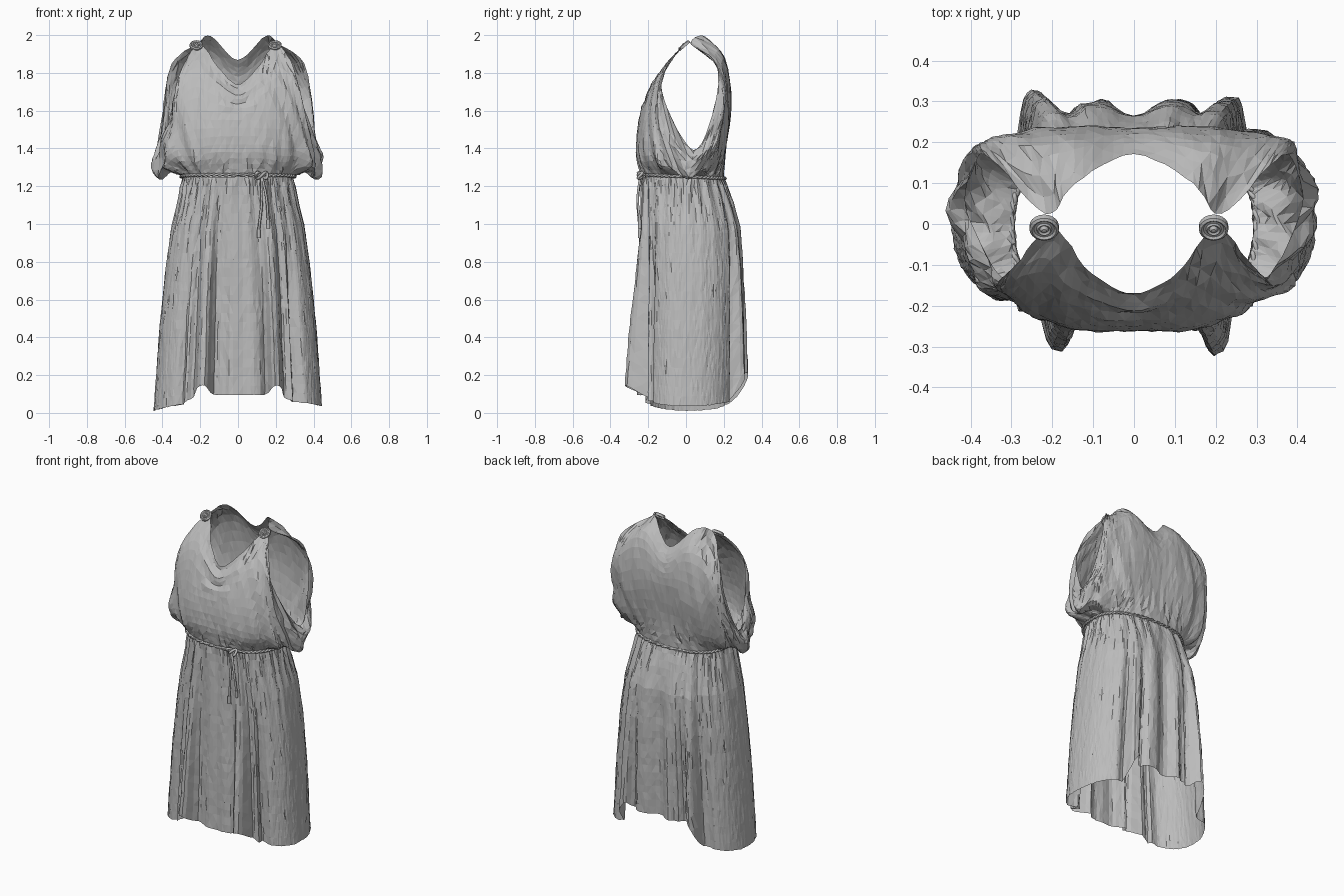
import bpy, math, random
from mathutils import Vector, Matrix

random.seed(4)
if "Cube" in bpy.data.objects:
    bpy.data.objects.remove(bpy.data.objects["Cube"], do_unlink=True)

linen = bpy.data.materials.new("grey linen")
linen.use_nodes = True
linen.diffuse_color = (0.5, 0.5, 0.5, 1)
linen.node_tree.nodes["Principled BSDF"].inputs["Base Color"].default_value = (0.5, 0.5, 0.5, 1)


def add_mesh(name, verts, faces):
    mesh = bpy.data.meshes.new(name)
    mesh.from_pydata(verts, [], faces)
    mesh.materials.append(linen)
    obj = bpy.data.objects.new(name, mesh)
    bpy.context.collection.objects.link(obj)


def sheet(name, columns, jitter=0.0):
    """Closed loop of columns of points, joined as triangulated cloth."""
    n, m = len(columns), len(columns[0])
    verts = [p + Vector([random.uniform(-jitter, jitter) for _ in range(3)])
             for col in columns for p in col]
    faces = []
    for i in range(n):
        for j in range(m - 1):
            a, b = i * m + j, (i + 1) % n * m + j
            if (i + j) % 2:
                faces += [(a, b, b + 1), (a, b + 1, a + 1)]
            else:
                faces += [(a, b, a + 1), (b, b + 1, a + 1)]
    add_mesh(name, verts, faces)


def spline(p0, p1, p2, p3, t):
    return (p1 * 2 + (p2 - p0) * t + (p0 * 2 - p1 * 5 + p2 * 4 - p3) * t * t
            + (p1 * 3 - p0 - p2 * 3 + p3) * t ** 3) * 0.5


def resample(points, steps):
    pts = [points[0] * 2 - points[1]] + points + [points[-1] * 2 - points[-2]]
    out = [spline(*pts[i:i + 4], s / steps) for i in range(len(points) - 1) for s in range(steps)]
    return out + [points[-1]]


def tube(name, path, radius, cyclic=False):
    curve = bpy.data.curves.new(name, "CURVE")
    curve.dimensions = "3D"
    curve.bevel_depth = radius
    curve.bevel_resolution = 1
    curve.use_fill_caps = True
    line = curve.splines.new("POLY")
    line.points.add(len(path) - 1)
    for point, co in zip(line.points, path):
        point.co = (*co, 1)
    line.use_cyclic_u = cyclic
    curve.materials.append(linen)
    obj = bpy.data.objects.new(name, curve)
    bpy.context.collection.objects.link(obj)


def oval(angle, width, front, back, z):
    """Rounded, slightly square outline with separate front and back depths."""
    c, s = math.cos(angle), math.sin(angle)
    x = math.copysign(width * abs(c) ** 0.83, c)
    y = math.copysign((back if s > 0 else front) * abs(s) ** 0.83, s)
    return Vector((x, y, z))


def waist(angle, grow=0.0):
    return oval(angle, 0.295 + grow, 0.24 + grow, 0.2 + grow, 1.255 - 0.01 * math.sin(angle))


def bump(angle, centre, width, power=2):
    d = (math.degrees(angle) - centre + 180) % 360 - 180
    return math.exp(-abs(d / width) ** power)


# Bodice: half columns from centre front, past the armhole, to centre back
front_half = [
    [(0, -.262, 1.38), (0, -.25, 1.55), (0, -.215, 1.66), (0, -.17, 1.74)],
    [(.13, -.26, 1.38), (.13, -.245, 1.55), (.12, -.19, 1.72), (.105, -.12, 1.83)],
    [(.23, -.23, 1.36), (.235, -.215, 1.55), (.225, -.145, 1.78), (.2, -.01, 1.95)],
    [(.31, -.18, 1.36), (.315, -.18, 1.5), (.315, -.155, 1.68), (.29, -.1, 1.84)],
    [(.39, -.13, 1.31), (.375, -.14, 1.42), (.36, -.135, 1.54), (.335, -.12, 1.67)],
    [(.36, 0, 1.275), (.42, .01, 1.235), (.45, .03, 1.32), (.41, .04, 1.39)],
]
back_half = [
    [(.37, .12, 1.3), (.4, .16, 1.42), (.4, .17, 1.52), (.39, .15, 1.62)],
    [(.31, .17, 1.36), (.335, .2, 1.55), (.365, .205, 1.7), (.35, .16, 1.85)],
    [(.22, .2, 1.38), (.26, .23, 1.6), (.265, .19, 1.85), (.215, .025, 1.955)],
    [(.12, .21, 1.4), (.13, .24, 1.65), (.145, .205, 1.88), (.145, .1, 1.995)],
    [(0, .21, 1.4), (0, .235, 1.65), (0, .22, 1.78), (0, .17, 1.87)],
]
keys = []
for col in front_half + back_half:
    x, y, z = col[0]
    keys.append([waist(math.atan2(y, x))] + [Vector(p) for p in col])
flip = Matrix.Scale(-1, 3, (1, 0, 0))
keys += [[flip @ p for p in col] for col in keys[-2:0:-1]]
keys = [resample(col, 4) for col in keys]

bodice = []
per_key = 6
for k in range(len(keys)):
    four = [keys[(k + d) % len(keys)] for d in (-1, 0, 1, 2)]
    for s in range(per_key):
        col = [spline(*pts, s / per_key) for pts in zip(*four)]
        for j, p in enumerate(col):
            angle = math.atan2(p.y, p.x)
            out = Vector((math.cos(angle), math.sin(angle), 0))
            # Gathers above the belt, crumpled sides and a draped cowl
            gather = 0.007 * math.sin(angle * 26) * max(0, 1 - j / 6)
            side = 0.012 * math.sin(angle * 22 + j * 0.8) * abs(math.cos(angle)) ** 4
            if 0 < j < len(col) - 1:
                p += out * (gather + side)
            if p.y < 0 and p.z > 1.6 and j < len(col) - 1:
                drop = p.z - 0.9 * math.sqrt(p.x ** 2 + 0.002)
                p.y -= 0.008 * math.sin(drop * 70) * max(0, 1 - abs(p.x) / 0.2)
        bodice.append(col)
sheet("bodice", bodice, 0.002)

# Skirt: height, half width, front depth, back depth
skirt_rows = [Vector(r) for r in (
    (1.25, .29, .235, .2), (1.12, .315, .235, .25), (.98, .352, .235, .292),
    (.75, .385, .24, .308), (.45, .415, .25, .308), (0, .447, .255, .3))]


def skirt_size(z):
    for a, b in zip(skirt_rows, skirt_rows[1:]):
        if z >= b[0]:
            return a.lerp(b, (a[0] - z) / (a[0] - b[0]))
    return skirt_rows[-1]


corner_folds = (-66, -112, 60, 121)
pleats = []
for _ in range(34):
    centre = random.choice((-90, 90)) + random.uniform(-48, 48)
    pleats.append((centre, random.uniform(2.2, 4.2), random.uniform(-.03, .017), random.uniform(.7, 1.25)))

skirt = []
segments, rows = 180, 24
for i in range(segments):
    a = 2 * math.pi * i / segments
    c, s = math.cos(a), math.sin(a)
    corner = sum(bump(a, f, 5.5, 4) for f in corner_folds)
    tuck = sum(bump(a, f + d, 3.5) for f in corner_folds for d in (-9, 9))
    # Hem rises at the back, sits low at the sides and lifts at the folds
    side_hem = 0.024 + 0.012 * c + 0.05 * s * s
    level = 0.19 if s > 0 else 0.095
    mix = min(1, max(0, (abs(s) - 0.8) / 0.1))
    hem = side_hem + (level - side_hem) * mix + 0.05 * corner
    col = []
    for j in range(rows + 1):
        z = 1.25 + (hem - 1.25) * j / rows
        p = oval(a, *skirt_size(z)[1:], z)
        low = 1 - z / 1.25
        shift = 0.009 * math.sin(a * 28 + 2 * math.sin(a * 5)) * math.exp(-low * 6)
        for centre, width, depth, start in pleats:
            shift += depth * bump(a, centre, width) * min(1, max(0, (start - z) / 0.5))
        shift -= 0.03 * tuck * min(1, low * 1.5)
        if j:
            p += Vector((c, s, 0)) * shift
        # Four deep folds swinging forward and back
        p.y += (0.05 if s > 0 else -0.085) * corner * min(1, low * 1.1)
        # Central hollow in the back
        p.y -= 0.045 * bump(a, 90, 5) * min(1, low * 3)
        col.append(p)
    skirt.append(col)
sheet("skirt", skirt, 0.002)

# Rope belt: two twisted strands
for strand in range(2):
    path = []
    for i in range(240):
        a = 2 * math.pi * i / 240
        twist = a * 30 + strand * math.pi
        path.append(waist(a, 0.006 + 0.004 * math.cos(twist)) + Vector((0, 0, 0.004 * math.sin(twist) - 0.004)))
    tube("belt_strand", path, 0.006, True)

# Knot and hanging cord ends
knot = Vector((0.125, -0.242, 1.257))
loop = [knot + Vector((0.03 * math.sin(t), -0.012 * math.cos(3 * t), 0.016 * math.sin(2 * t)))
        for t in (2 * math.pi * i / 24 for i in range(24))]
tube("belt_knot", loop, 0.008, True)
for end_x, end_z in ((0.11, 0.97), (0.16, 1.02)):
    end = Vector((end_x, -0.245, end_z))
    cord = resample([knot, knot.lerp(end, 0.5) + Vector((0.008, -0.012, 0)), end], 6)
    tube("belt_cord", cord, 0.007)
    tube("cord_tassel", [end, end - Vector((0, 0, 0.045))], 0.01)

# Shoulder brooches: turned discs with raised rings
profile = [(0.036, -0.012), (0.036, 0.002), (0.03, 0.006), (0.025, 0.001),
           (0.019, 0.001), (0.016, 0.006), (0.011, 0.002), (0.006, 0.009), (0.0005, 0.01)]
tilt = Vector((0, -0.65, 0.76)).to_track_quat("Z", "Y")
for name, x in (("left_brooch", 0.195), ("right_brooch", -0.22)):
    ring = []
    for i in range(20):
        a = 2 * math.pi * i / 20
        ring.append([tilt @ Vector((r * math.cos(a), r * math.sin(a), h)) + Vector((x, -0.012, 1.948))
                     for r, h in profile])
    sheet(name, ring)
